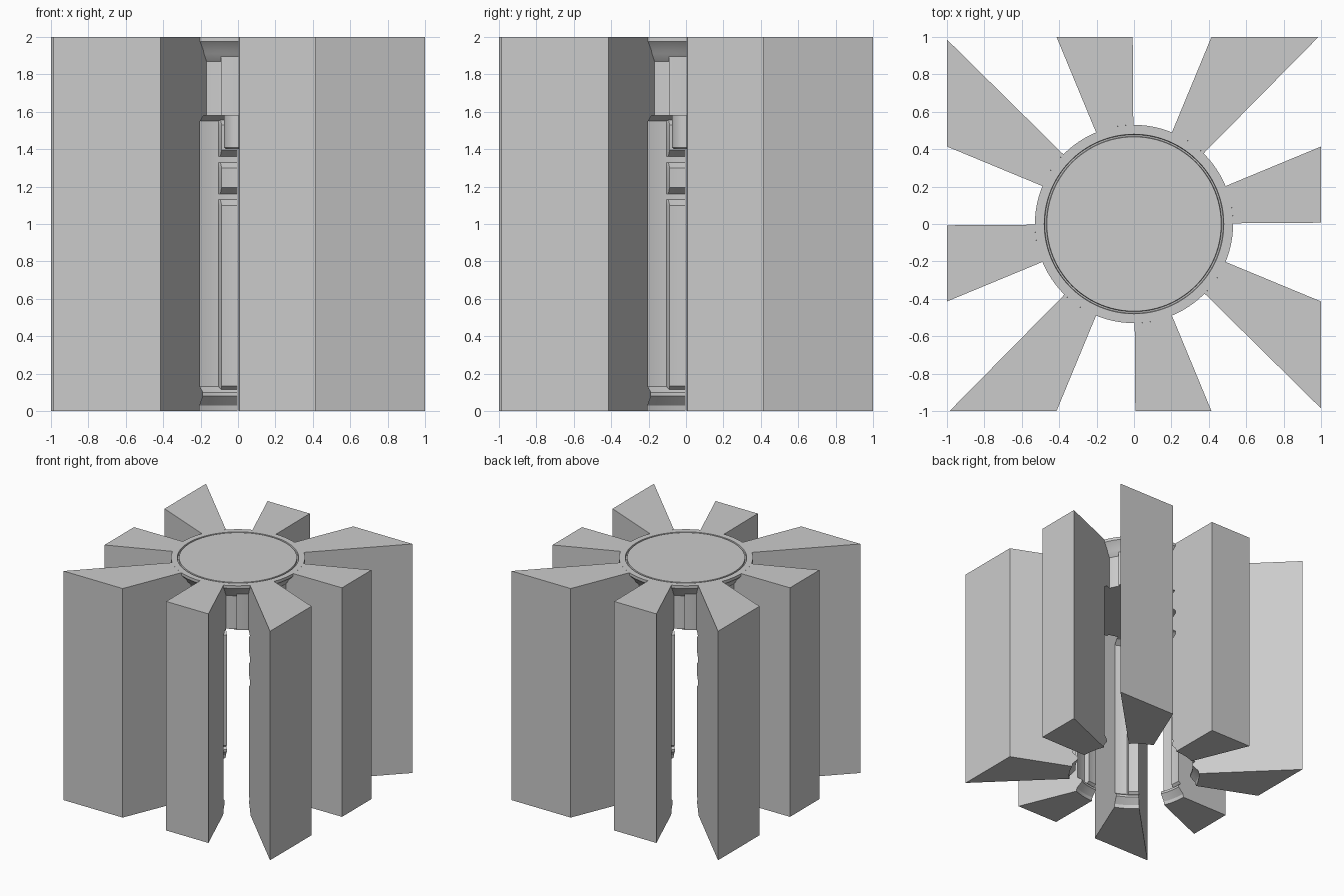
import bpy, bmesh, math

cube = bpy.data.objects.get("Cube")
if cube:
    bpy.data.objects.remove(cube)

GREY = (0.6, 0.6, 0.6, 1)
mat = bpy.data.materials.new("plain_grey")
mat.use_nodes = True
mat.diffuse_color = GREY
mat.node_tree.nodes["Principled BSDF"].inputs["Base Color"].default_value = GREY


def finish(bm, name):
    bmesh.ops.recalc_face_normals(bm, faces=bm.faces[:])
    mesh = bpy.data.meshes.new(name)
    bm.to_mesh(mesh)
    bm.free()
    mesh.materials.append(mat)
    obj = bpy.data.objects.new(name, mesh)
    bpy.context.collection.objects.link(obj)
    bpy.ops.object.select_all(action='DESELECT')
    obj.select_set(True)
    bpy.context.view_layer.objects.active = obj
    bpy.ops.object.shade_smooth_by_angle(angle=math.radians(20))
    return obj


def sector(bm, angles, profile, outer, squash=None):
    """Solid swept over angles, with a stepped inner profile and an outer wall."""
    loops = []
    for i, deg in enumerate(angles):
        a = math.radians(deg)
        c, s = math.cos(a), math.sin(a)
        far = outer if outer else 1 / max(abs(c), abs(s))
        k = squash[i] if squash else 1
        pts = [(far - (far - r) * k, z) for r, z in profile]
        pts += [(far, profile[-1][1]), (far, profile[0][1])]
        loops.append([bm.verts.new((r * c, r * s, z)) for r, z in pts])
    n = len(loops[0])
    for p, q in zip(loops, loops[1:]):
        for j in range(n):
            m = (j + 1) % n
            bm.faces.new((p[j], p[m], q[m], q[j]))
    bm.faces.new(loops[0])
    bm.faces.new(loops[-1])


def steps(a, b, n):
    return [a + (b - a) * i / n for i in range(n + 1)]


WALL, PAD = 0.53, 0.488
START, HALF = 0.4, 11.25

# Inner face of each wedge, from foot to head
wedge_profile = [(0.54, 0), (0.535, 0.03), (0.487, 0.08), (0.487, 0.1),
                 (WALL, 0.13), (WALL, 1.55), (0.48, 1.58), (0.44, 1.58),
                 (0.44, 1.9), (0.48, 1.93), (WALL, 1.975), (WALL, 2)]
# Raised panels on one half of the inner face
panel_spans = [(0.1, 1.13), (1.16, 1.33), (1.36, 1.56)]

for k in range(8):
    base = k * 45
    bm = bmesh.new()
    sector(bm, steps(base + START, base + 2 * HALF, 8), wedge_profile, None)
    finish(bm, f"wedge_{k + 1}")

    bm = bmesh.new()
    for low, high in panel_spans:
        prof = [(WALL - 0.001, low), (PAD, low + 0.035),
                (PAD, high - 0.03), (WALL - 0.001, high)]
        angles = steps(base + START, base + 10.3, 4) + [base + HALF]
        sector(bm, angles, prof, WALL, [1] * 5 + [0.02])
    finish(bm, f"wedge_panels_{k + 1}")

# Central plug: hanging peg, neck, flared rim and grooved top
plug_profile = [(0, 1.4), (0.065, 1.4), (0.075, 1.41), (0.075, 1.58),
                (0.44, 1.58), (0.44, 1.87), (0.475, 1.91), (0.485, 1.93),
                (WALL, 1.975), (WALL, 2), (0.48, 2), (0.477, 1.985),
                (0.469, 1.985), (0.466, 2), (0, 2)]
bm = bmesh.new()
line = [bm.verts.new((r, 0, z)) for r, z in plug_profile]
edges = [bm.edges.new(pair) for pair in zip(line, line[1:])]
bmesh.ops.spin(bm, geom=line + edges, cent=(0, 0, 0), axis=(0, 0, 1),
               angle=math.tau, steps=96, use_merge=True)
bmesh.ops.remove_doubles(bm, verts=bm.verts[:], dist=0.0001)
finish(bm, "central_plug")

# Raised panels around the neck of the plug
bm = bmesh.new()
for k in range(8):
    a = k * 45
    span = [a - HALF] + steps(a - HALF + 0.5, a + HALF - 0.5, 6) + [a + HALF]
    sector(bm, span, [(0.43, 1.58), (0.43, 1.925)], 0.462)
finish(bm, "neck_panels")
